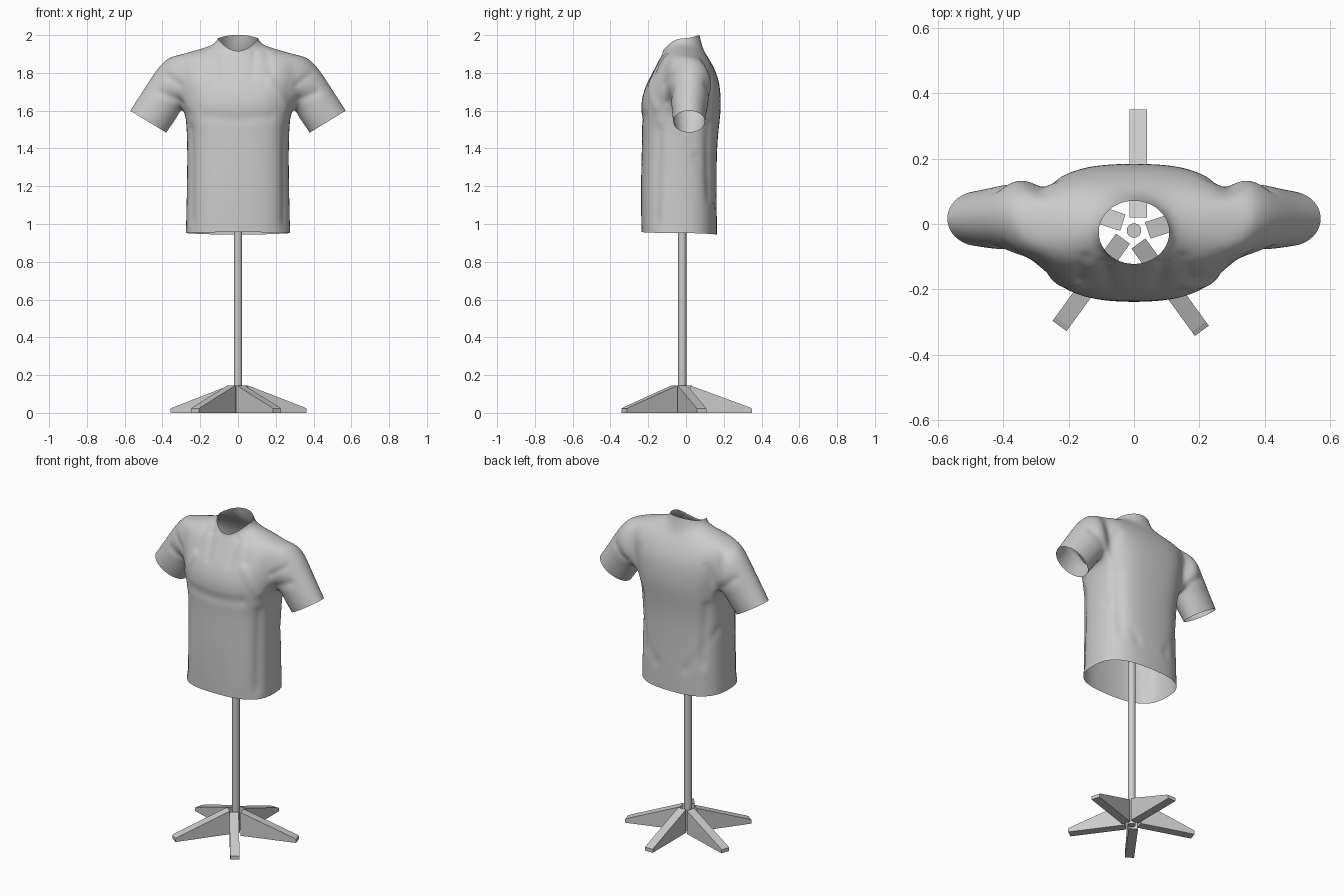
import bpy, bmesh, math
from mathutils import Vector
from mathutils.geometry import intersect_point_line

if "Cube" in bpy.data.objects:
    bpy.data.objects.remove(bpy.data.objects["Cube"])


def make_object(name, bm):
    bmesh.ops.recalc_face_normals(bm, faces=bm.faces)
    me = bpy.data.meshes.new(name)
    bm.to_mesh(me)
    bm.free()
    ob = bpy.data.objects.new(name, me)
    bpy.context.collection.objects.link(ob)
    bpy.ops.object.select_all(action='DESELECT')
    ob.select_set(True)
    bpy.context.view_layer.objects.active = ob
    return ob


def spow(v, e):
    return math.copysign(abs(v) ** e, v) if abs(v) > 1e-9 else 0.0


# Torso rings: half width, y front, y back, z front, z side, z back, roundness
RINGS = [
    (.278, -.237, .165, .957, .952, .944, .75),
    (.273, -.241, .164, 1.15, 1.15, 1.15, .75),
    (.270, -.237, .163, 1.35, 1.35, 1.35, .75),
    (.272, -.232, .172, 1.51, 1.48, 1.49, .72),
    (.280, -.243, .188, 1.63, 1.59, 1.61, .70),
    (.302, -.222, .184, 1.72, 1.70, 1.71, .70),
    (.325, -.182, .168, 1.795, 1.80, 1.79, .72),
    (.325, -.150, .132, 1.855, 1.892, 1.86, .80),
    (.215, -.132, .105, 1.89, 1.922, 1.90, .90),
    (.125, -.124, .088, 1.905, 1.95, 1.935, 1.0),
    (.109, -.123, .072, 1.915, 1.982, 2.002, 1.0),
]
# Sleeve rings: upper (x, z), lower (x, z), y front, y back
SLEEVE = [
    ((.375, 1.885), (.300, 1.605), -.105, .145),
    ((.438, 1.815), (.318, 1.567), -.082, .126),
    ((.506, 1.705), (.347, 1.525), -.079, .114),
    ((.574, 1.602), (.377, 1.482), -.070, .103),
]
ARMHOLE = [(4, 0), (4, 1), (4, 2), (5, 2), (6, 2), (7, 2), (7, 1), (7, 0),
           (7, -1), (7, -2), (6, -2), (5, -2), (4, -2), (4, -1)]
N = 24

# Shirt torso cage with open armholes
bm = bmesh.new()
grid = []
for hw, yf, yb, zf, zs, zb, e in RINGS:
    row = []
    for c in range(N):
        a = 2 * math.pi * c / N
        s = math.sin(a)
        z = zs + ((zf if s < 0 else zb) - zs) * s * s
        row.append(bm.verts.new((hw * spow(math.cos(a), e),
                                 (yf + yb) / 2 + (yb - yf) / 2 * spow(s, e), z)))
    grid.append(row)
holes = {22, 23, 0, 1, 10, 11, 12, 13}
for r in range(len(RINGS) - 1):
    for c in range(N):
        if 4 <= r <= 6 and c in holes:
            continue
        d = (c + 1) % N
        bm.faces.new((grid[r][c], grid[r][d], grid[r + 1][d], grid[r + 1][c]))

# Sleeves grown from the armholes
for side in (1, -1):
    prev = [grid[r][c % N if side > 0 else (12 - c) % N] for r, c in ARMHOLE]
    n = len(prev)
    for up, low, yf, yb in SLEEVE:
        ring = []
        for k in range(n):
            a = 2 * math.pi * k / n
            t = (1 - math.cos(a)) / 2
            ring.append(bm.verts.new((side * (low[0] + (up[0] - low[0]) * t),
                                      (yf + yb) / 2 + (yb - yf) / 2 * math.sin(a),
                                      low[1] + (up[1] - low[1]) * t)))
        for k in range(n):
            m = (k + 1) % n
            f = (prev[k], prev[m], ring[m], ring[k])
            bm.faces.new(f[::-1] if side > 0 else f)
        prev = ring
bmesh.ops.delete(bm, geom=[v for v in bm.verts if not v.link_faces], context='VERTS')
shirt = make_object("shirt", bm)
sub = shirt.modifiers.new("smooth_cloth", 'SUBSURF')
sub.levels = 3
bpy.ops.object.modifier_apply(modifier=sub.name)

# Cloth folds: start, end, width, depth (mirrored on both sides)
FOLDS = [
    ((0, -.235, 1.555), (.17, -.21, 1.57), .030, -.006),
    ((.25, -.16, 1.62), (.17, -.19, 1.76), .025, .006),
    ((.09, -.12, 1.90), (.07, -.18, 1.76), .020, -.006),
    ((.15, -.10, 1.90), (.17, -.16, 1.80), .022, -.005),
    ((.30, -.10, 1.64), (.42, -.08, 1.70), .022, -.007),
    ((.31, -.11, 1.74), (.40, -.08, 1.80), .022, -.006),
    ((.24, -.14, 1.50), (.235, -.15, 1.02), .030, -.009),
    ((.22, .11, 1.52), (.20, .12, 1.15), .030, -.008),
    ((.25, .05, 1.35), (.10, .15, 1.10), .025, -.006),
    ((.30, .13, 1.62), (.24, .15, 1.78), .025, -.007),
    ((.33, .13, 1.66), (.42, .11, 1.74), .022, -.006),
]
moves = []
for v in shirt.data.vertices:
    p = Vector((abs(v.co.x), v.co.y, v.co.z))
    amount = 0
    for a, b, w, depth in FOLDS:
        a, b = Vector(a), Vector(b)
        q, t = intersect_point_line(p, a, b)
        q = a.lerp(b, min(1, max(0, t)))
        amount += depth * math.exp(-((p - q).length / w) ** 2)
    moves.append(v.normal * amount)
for v, m in zip(shirt.data.vertices, moves):
    v.co += m
bpy.ops.object.shade_smooth()

# Stand pole
bpy.ops.mesh.primitive_cylinder_add(vertices=24, radius=.022, depth=1.70, location=(0, -.02, .85))
bpy.context.object.name = "stand_pole"
bpy.ops.object.shade_smooth_by_angle()

# Five wedge-shaped stand legs
for i in range(5):
    bm = bmesh.new()
    profile = [(.04, 0), (.37, 0), (.37, .022), (.355, .03), (.04, .146)]
    left, right = [[bm.verts.new((x, y, z)) for y, z in profile] for x in (-.014, .039)]
    bm.faces.new(left)
    bm.faces.new(right[::-1])
    for k in range(len(profile)):
        m = (k + 1) % len(profile)
        bm.faces.new((left[m], left[k], right[k], right[m]))
    leg = make_object(f"stand_leg_{i + 1}", bm)
    leg.location = (0, -.02, 0)
    leg.rotation_euler.z = 2 * math.pi * i / 5
